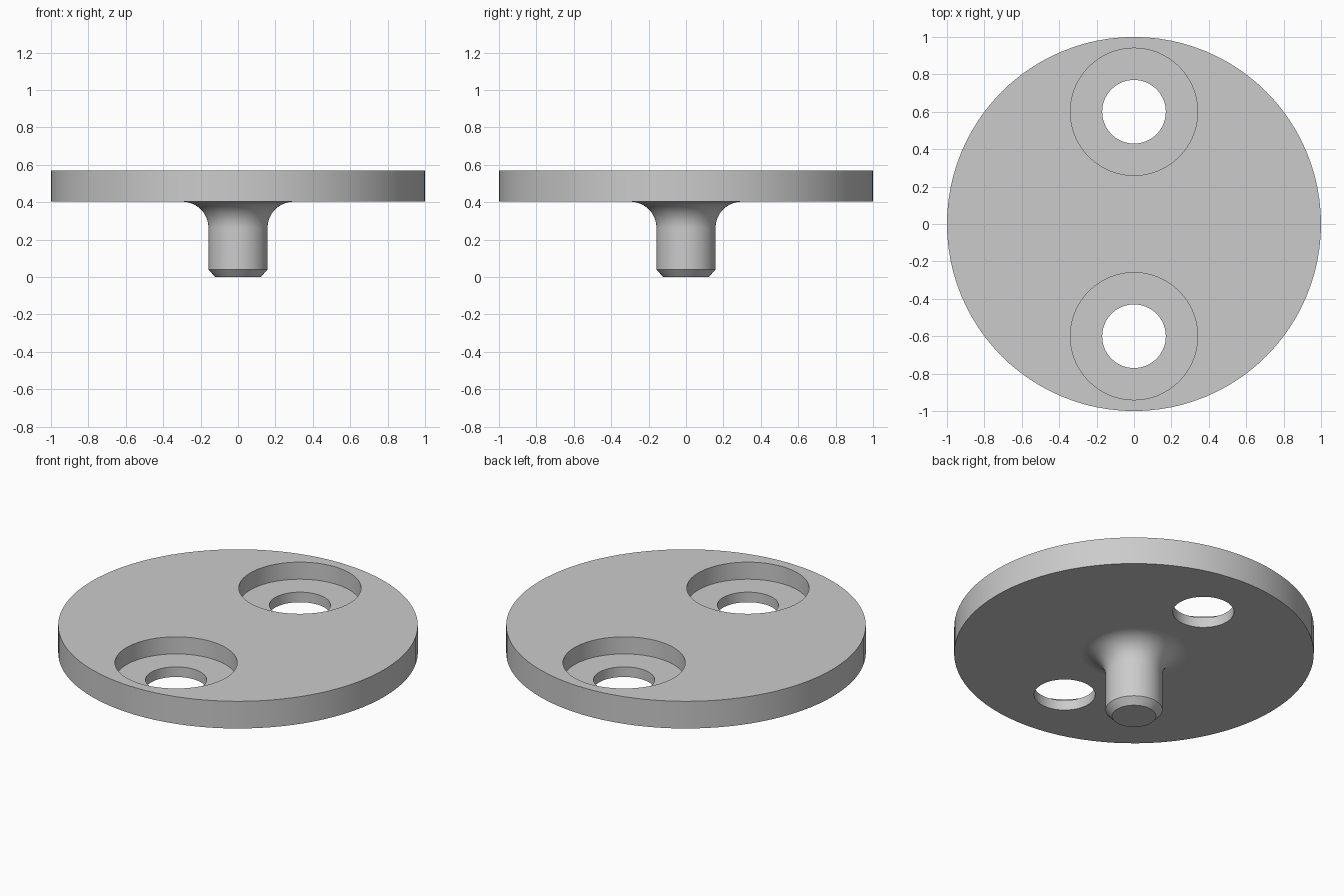
import bpy, bmesh
from math import sin, cos, pi, tau

cube = bpy.data.objects.get("Cube")
if cube:
    bpy.data.objects.remove(cube, do_unlink=True)

STEPS = 96
DISC_R, DISC_BOTTOM, DISC_TOP = 1.0, 0.403, 0.57
POST_R, FILLET, CHAMFER = 0.158, 0.14, 0.036
HOLE_R, BORE_R, BORE_FLOOR, HOLE_Y = 0.17, 0.34, 0.465, 0.6

grey = bpy.data.materials.new("plain grey")
grey.use_nodes = True
grey.diffuse_color = (0.6, 0.6, 0.6, 1)
grey.node_tree.nodes["Principled BSDF"].inputs["Base Color"].default_value = grey.diffuse_color


def lathe(name, profile, y=0.0):
    """Turn a profile of (radius, height) points into a closed solid."""
    bm = bmesh.new()
    rings = [[bm.verts.new((r * cos(tau * i / STEPS), r * sin(tau * i / STEPS), z))
              for i in range(STEPS)] for r, z in profile]
    for low, high in zip(rings, rings[1:]):
        for i in range(STEPS):
            j = (i + 1) % STEPS
            bm.faces.new((low[i], low[j], high[j], high[i]))
    bm.faces.new(rings[0][::-1])
    bm.faces.new(rings[-1])
    bmesh.ops.recalc_face_normals(bm, faces=bm.faces)
    mesh = bpy.data.meshes.new(name)
    bm.to_mesh(mesh)
    bm.free()
    mesh.materials.append(grey)
    obj = bpy.data.objects.new(name, mesh)
    obj.location.y = y
    bpy.context.scene.collection.objects.link(obj)
    return obj


# Post with chamfered tip and a fillet flaring into the disc
profile = [(POST_R - CHAMFER, 0), (POST_R, CHAMFER + 0.004)]
for k in range(13):
    a = pi / 2 * k / 12
    profile.append((POST_R + FILLET * (1 - cos(a)),
                    DISC_BOTTOM - FILLET * (1 - sin(a))))
profile += [(DISC_R, DISC_BOTTOM), (DISC_R, DISC_TOP)]
plate = lathe("disc_with_post", profile)

# Two counterbored screw holes
bpy.context.view_layer.objects.active = plate
for side in (-1, 1):
    cutter = lathe("hole_cutter", [(HOLE_R, 0.34), (HOLE_R, BORE_FLOOR),
                                   (BORE_R, BORE_FLOOR), (BORE_R, 0.7)], side * HOLE_Y)
    cutter.hide_render = True
    cut = plate.modifiers.new("screw hole", 'BOOLEAN')
    cut.operation, cut.solver, cut.object = 'DIFFERENCE', 'EXACT', cutter
    bpy.ops.object.modifier_apply(modifier=cut.name)
    bpy.data.objects.remove(cutter, do_unlink=True)

# Smooth round walls, crisp rims
for obj in bpy.context.selected_objects:
    obj.select_set(False)
plate.select_set(True)
bpy.ops.object.shade_smooth_by_angle(angle=pi / 6)
weighted = plate.modifiers.new("flat caps", 'WEIGHTED_NORMAL')
weighted.keep_sharp = True
